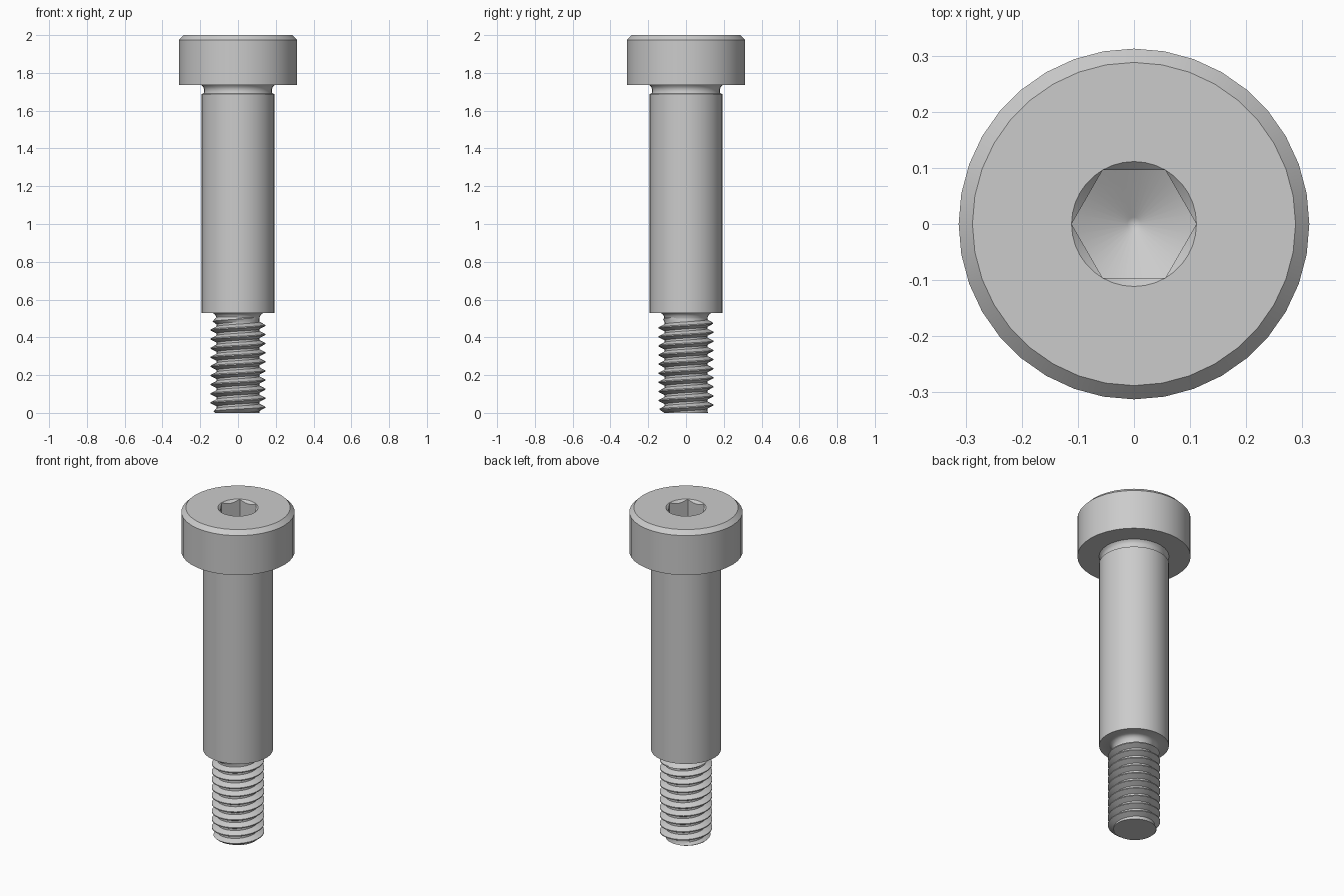
import bpy, bmesh, math

cube = bpy.data.objects.get("Cube")
if cube:
    bpy.data.objects.remove(cube, do_unlink=True)

SEG = 36
HEX_FLAT, HEX_CORNER = 0.0964, 0.1113    # socket apothem and corner radius
PITCH, ROOT, CREST = 0.0482, 0.113, 0.1446

steel = bpy.data.materials.new("steel grey")
steel.use_nodes = True
colour = (0.6, 0.6, 0.6, 1)
steel.diffuse_color = colour
steel.node_tree.nodes["Principled BSDF"].inputs["Base Color"].default_value = colour


def finish(name, bm):
    mesh = bpy.data.meshes.new(name)
    bm.to_mesh(mesh)
    bm.free()
    mesh.materials.append(steel)
    obj = bpy.data.objects.new(name, mesh)
    bpy.context.collection.objects.link(obj)
    bpy.ops.object.select_all(action='DESELECT')
    obj.select_set(True)
    bpy.context.view_layer.objects.active = obj
    bpy.ops.object.shade_smooth_by_angle(angle=math.radians(30))


def skin(bm, rows, closed):
    """Join rows of points with quads, facing outwards for rising rows."""
    grid = [[bm.verts.new(p) for p in row] for row in rows]
    for low, high in zip(grid, grid[1:]):
        n = len(low)
        for j in range(n if closed else n - 1):
            k = (j + 1) % n
            bm.faces.new((low[j], low[k], high[k], high[j]))
    bmesh.ops.remove_doubles(bm, verts=bm.verts, dist=1e-5)


def polar(r, a, z):
    return (r * math.cos(a), r * math.sin(a), z)


def hex_radius(a):
    return HEX_FLAT / math.cos((a % (math.pi / 3)) - math.pi / 6)


# Head and shoulder: turned profile from the lower neck up to the socket rim
profile = [
    (0.108, 0.475), (0.113, 0.5), (0.117, 0.513), (0.125, 0.524), (0.138, 0.53),
    (0.1925, 0.53), (0.1925, 1.687),
    (0.182, 1.692), (0.179, 1.702), (0.18, 1.715), (0.184, 1.726), (0.193, 1.735),
    (0.3125, 1.735), (0.3125, 1.975), (0.288, 2.0), (HEX_CORNER, 2.0),
]
angles = [2 * math.pi * j / SEG for j in range(SEG)]
rows = [[polar(r, a, z) for a in angles] for r, z in profile]

# Hex socket: countersunk edge, flat walls and a conical floor
floor = 1.845
hexes = [hex_radius(a) for a in angles]
rows.append([polar(h, a, 2 - (HEX_CORNER - h)) for h, a in zip(hexes, angles)])
rows.append([polar(h, a, floor + (h - HEX_FLAT) * 0.55) for h, a in zip(hexes, angles)])
rows.append([polar(0.012, a, floor - 0.047) for a in angles])
rows.append([(0, 0, floor - 0.053)] * SEG)
bm = bmesh.new()
skin(bm, rows, True)
finish("head_and_shoulder", bm)


# Thread: helical strip that fades out at the neck and is chamfered at the tip
def thread_point(j, phase, depth):
    z = PITCH * (j / SEG + phase - 2)
    fade = min(1, max(0, (0.505 - z) / 0.03))
    r = ROOT + (CREST - ROOT) * depth * fade
    return polar(min(r, 0.122 + z), 2 * math.pi * j / SEG, z)


tooth = [(0, 0), (0.22, 0), (0.55, 1), (0.67, 1), (1, 0)]
bm = bmesh.new()
skin(bm, [[thread_point(j, p, d) for j in range(13 * SEG + 1)] for p, d in tooth], False)

# Flat tip
cut = bmesh.ops.bisect_plane(bm, geom=bm.verts[:] + bm.edges[:] + bm.faces[:], dist=1e-6,
                             plane_co=(0, 0, 0), plane_no=(0, 0, 1), clear_inner=True)
rim = [e for e in cut["geom_cut"] if isinstance(e, bmesh.types.BMEdge)]
for face in bmesh.ops.contextual_create(bm, geom=rim)["faces"]:
    face.normal_update()
    if face.normal.z > 0:
        face.normal_flip()
finish("thread", bm)
